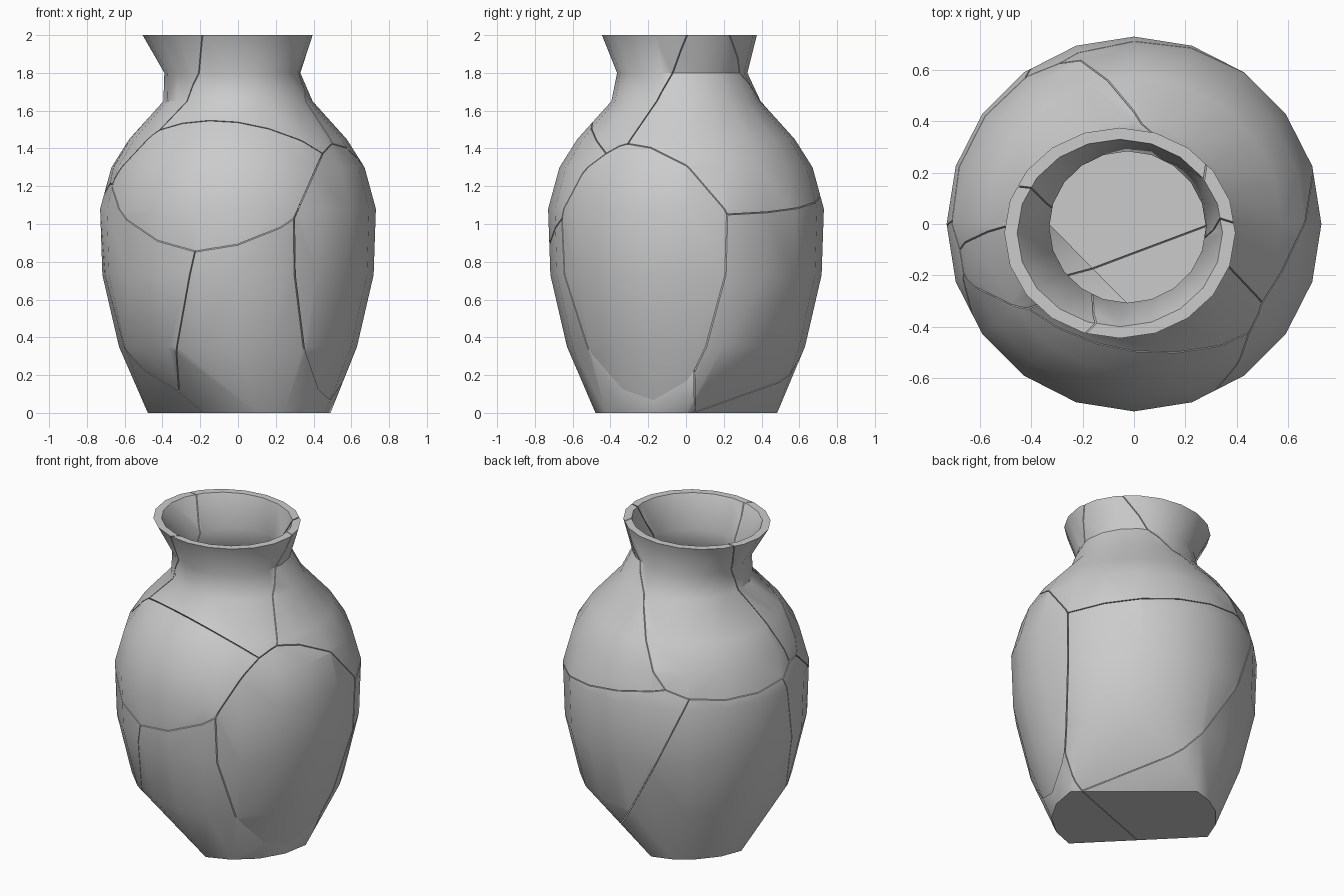
import bpy, bmesh, math
from mathutils import Vector

if "Cube" in bpy.data.objects:
    bpy.data.objects.remove(bpy.data.objects["Cube"])

SIDES = 20
GAP = 0.0025

# Profile rings: (radius x, radius y, z, centre x, centre y)
OUTER = [(.49, .49, 0, 0, 0), (.63, .63, .35, 0, 0), (.718, .718, .73, 0, 0),
         (.73, .73, 1.08, 0, 0), (.67, .67, 1.30, 0, 0), (.575, .575, 1.45, 0, 0),
         (.395, .395, 1.65, 0, 0), (.36, .345, 1.8, -.03, -.02),
         (.45, .41, 2.0, -.055, -.035)]
INNER = [(.40, .365, 2.0, -.055, -.035), (.305, .295, 1.8, -.025, -.012),
         (.345, .345, 1.63, 0, 0), (.52, .52, 1.43, 0, 0), (.62, .62, 1.29, 0, 0),
         (.68, .68, 1.08, 0, 0), (.668, .668, .73, 0, 0), (.58, .58, .36, 0, 0),
         (.44, .44, .05, 0, 0)]
# The foot is an irregular polygon with two long straight sides
FOOT = [0, 100, 115, 130, 150, 167, 282, 300, 320, 340, 360]

# Shard centres (first guess)
SEEDS = {
    'front': (-.1, -.5, 1.25), 'right': (.55, -.15, .95), 'foot_front': (.25, -.35, .35),
    'left': (-.5, -.35, .6), 'neck_front': (.1, -.35, 1.75), 'neck_right': (.4, .35, 1.45),
    'back': (.35, .45, .5), 'foot_back': (-.35, .35, .45), 'neck_back': (-.3, .35, 1.6),
    'neck_left': (-.45, -.1, 1.6)}
# Points where cracks pass or meet, with the shards that touch there
CRACKS = [
    ((.47, -.36, 1.4), 'front right neck_front'), ((.5, -.31, 1.4), 'right neck_front neck_right'),
    ((.29, -.67, 1.06), 'front right foot_front'), ((-.33, -.64, .84), 'front foot_front left'),
    ((-.67, -.2, 1.24), 'front left neck_left'), ((-.5, .5, 1.09), 'back foot_back neck_back'),
    ((-.37, .61, 1.2), 'neck_right back neck_back'), ((-.71, .11, 1.09), 'foot_back left neck_back'),
    ((-.7, -.05, 1.2), 'left neck_back neck_left'), ((.65, .32, .84), 'right neck_right back'),
    ((.63, .12, .41), 'right foot_front back'), ((-.42, -.36, 1.52), 'front neck_front neck_left'),
    ((-.18, -.4, 1.98), 'neck_front neck_left'), ((.39, -.01, 2), 'neck_front neck_right'),
    ((.25, .28, 1.9), 'neck_right neck_back'), ((0, .38, 1.65), 'neck_right neck_back'),
    ((-.46, .15, 2), 'neck_back neck_left'), ((-.1, -.5, 1.57), 'front neck_front'),
    ((.49, 0, 0), 'foot_front back foot_back'), ((-.49, .11, 0), 'foot_front left foot_back'),
    ((.1, -.48, 0), 'foot_front left'), ((-.15, .46, 0), 'back foot_back'),
    ((0, .06, 0), 'foot_front foot_back'), ((.05, .71, 1.12), 'neck_right back')]


def make_vase():
    """Hollow vase turned from the outer and inner profiles."""
    bm = bmesh.new()
    rings = []
    for rx, ry, z, cx, cy in OUTER + INNER:
        ring = []
        for k in range(SIDES):
            a = 360 * k / SIDES
            if z < .1:
                a = min(FOOT, key=lambda f: abs(f - a))
            a = math.radians(a)
            ring.append(bm.verts.new((cx + rx * math.cos(a), cy + ry * math.sin(a), z)))
        rings.append(ring)
    for lo, hi in zip(rings, rings[1:]):
        for k in range(SIDES):
            n = (k + 1) % SIDES
            bm.faces.new((lo[k], lo[n], hi[n], hi[k]))
    bm.faces.new(rings[0][::-1])
    bm.faces.new(rings[-1])
    bmesh.ops.remove_doubles(bm, verts=bm.verts[:], dist=1e-4)
    bmesh.ops.recalc_face_normals(bm, faces=bm.faces[:])
    return bm


def settle_seeds():
    """Nudge shard centres until the cracks run through the given points."""
    seeds = {n: Vector(p) for n, p in SEEDS.items()}
    pairs = []
    for p, names in CRACKS:
        c = names.split()
        pairs += [(Vector(p), c[i], c[j]) for i in range(len(c)) for j in range(i)]
    for step in range(600):
        rate = .25 * (1 - step / 600)
        for p, i, j in pairs:
            u, v = seeds[i] - p, seeds[j] - p
            k = rate * (u.length_squared - v.length_squared) / (
                2 * (u.length_squared + v.length_squared) + .05)
            seeds[i] = seeds[i] - u * k
            seeds[j] = seeds[j] + v * k
    return seeds


def make_shard(vase, name, seeds):
    """Cut one shard out of the vase and close its broken faces."""
    bm = vase.copy()
    own = seeds[name]
    for other in sorted((s for n, s in seeds.items() if n != name),
                        key=lambda s: (s - own).length):
        normal = (other - own).normalized()
        cut = bmesh.ops.bisect_plane(
            bm, geom=bm.verts[:] + bm.edges[:] + bm.faces[:], dist=1e-5,
            plane_co=(own + other) / 2 - normal * GAP, plane_no=normal, clear_outer=True)
        edges = [e for e in cut['geom_cut']
                 if isinstance(e, bmesh.types.BMEdge) and e.is_boundary]
        if edges:
            bmesh.ops.triangle_fill(bm, edges=edges, use_beauty=True,
                                    use_dissolve=False, normal=normal)
    if bm.faces:
        bmesh.ops.recalc_face_normals(bm, faces=bm.faces[:])
        mesh = bpy.data.meshes.new('shard_' + name)
        bm.to_mesh(mesh)
        ob = bpy.data.objects.new('shard_' + name, mesh)
        bpy.context.collection.objects.link(ob)
        bpy.ops.object.select_all(action='DESELECT')
        ob.select_set(True)
        bpy.context.view_layer.objects.active = ob
        bpy.ops.object.shade_smooth_by_angle(angle=math.radians(40))
    bm.free()


vase = make_vase()
seeds = settle_seeds()
for name in seeds:
    make_shard(vase, name, seeds)
vase.free()
